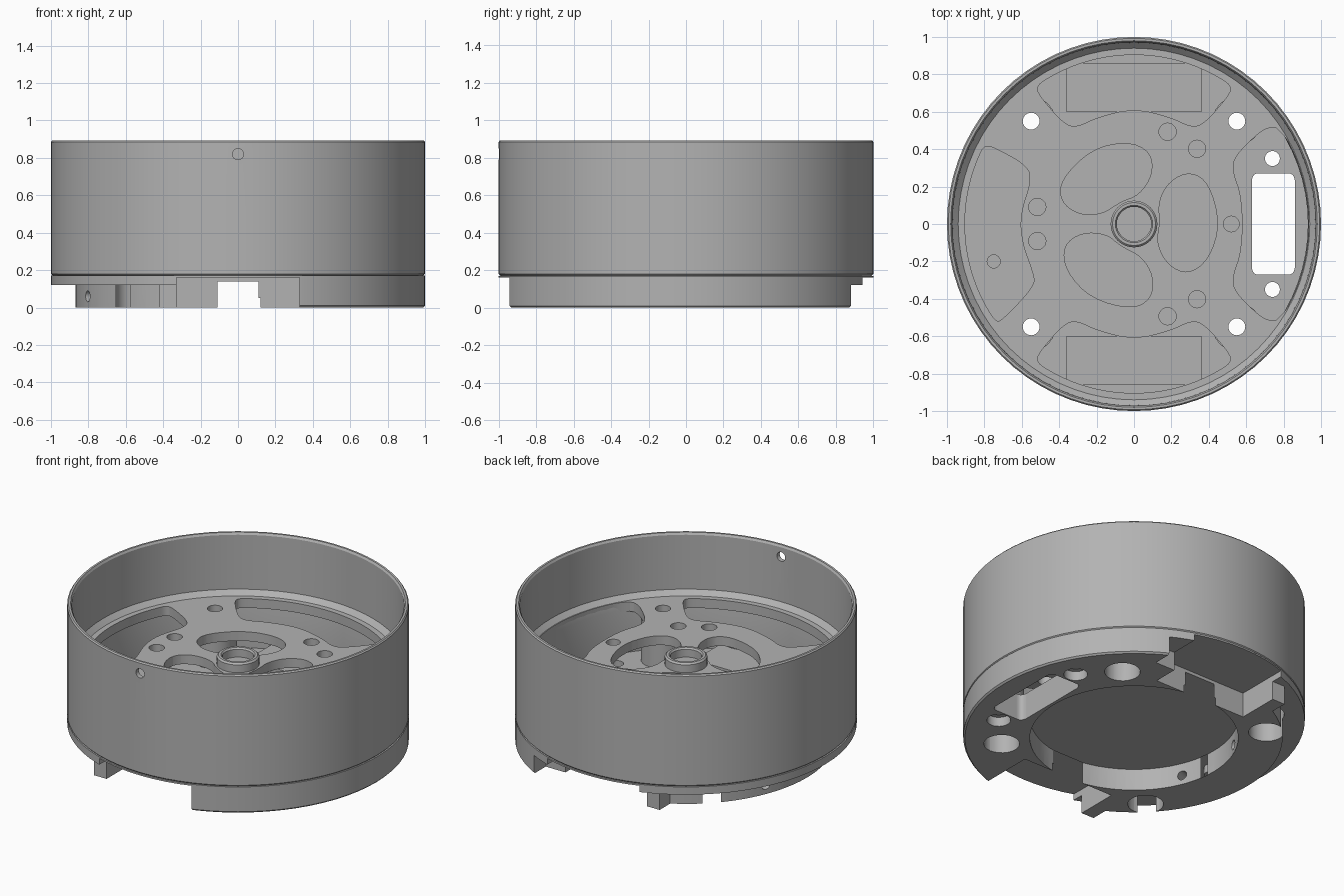
import bpy, bmesh, math
from math import sin, cos, radians, pi
from mathutils import Matrix, Vector

cube = bpy.data.objects.get("Cube")
if cube:
    bpy.data.objects.remove(cube, do_unlink=True)

metal = bpy.data.materials.new("plain grey metal")
metal.use_nodes = True
GREY = (0.45, 0.45, 0.45, 1)
metal.diffuse_color = GREY
metal.node_tree.nodes["Principled BSDF"].inputs["Base Color"].default_value = GREY
SEGMENTS = 72


def make(name, bm):
    bmesh.ops.recalc_face_normals(bm, faces=bm.faces)
    mesh = bpy.data.meshes.new(name)
    bm.to_mesh(mesh)
    bm.free()
    mesh.materials.append(metal)
    ob = bpy.data.objects.new(name, mesh)
    bpy.context.collection.objects.link(ob)
    return ob


def lathe(name, profile, at=(0, 0), steps=SEGMENTS):
    """Closed (radius, z) profile turned about a vertical axis."""
    bm = bmesh.new()
    verts = [bm.verts.new((r, 0, z)) for r, z in profile]
    edges = [bm.edges.new((verts[i - 1], verts[i])) for i in range(len(verts))]
    bmesh.ops.spin(bm, geom=verts + edges, cent=(0, 0, 0), axis=(0, 0, 1),
                   angle=2 * pi, steps=steps, use_merge=True)
    bmesh.ops.remove_doubles(bm, verts=bm.verts, dist=1e-5)
    loose = [e for e in bm.edges if not e.link_faces]
    bmesh.ops.delete(bm, geom=loose, context='EDGES')
    bmesh.ops.translate(bm, verts=bm.verts, vec=(*at, 0))
    return make(name, bm)


def prism(name, outline, low, high):
    bm = bmesh.new()
    face = bm.faces.new([bm.verts.new((x, y, low)) for x, y in outline])
    new = bmesh.ops.extrude_face_region(bm, geom=[face])["geom"]
    bmesh.ops.translate(bm, verts=[v for v in new if isinstance(v, bmesh.types.BMVert)],
                        vec=(0, 0, high - low))
    return make(name, bm)


def box(name, x0, x1, y0, y1, z0, z1):
    return prism(name, [(x0, y0), (x1, y0), (x1, y1), (x0, y1)], z0, z1)


def rod(radius, low, high, at, sides=24):
    return prism("cutter", [(at[0] + radius * cos(2 * pi * i / sides),
                             at[1] + radius * sin(2 * pi * i / sides))
                            for i in range(sides)], low, high)


def radial_rod(radius, start, end, angle, z):
    ob = rod(radius, start, end, (0, 0), 16)
    ob.data.transform(Matrix.Translation((0, 0, z)) @ Matrix.Rotation(angle, 4, 'Z')
                      @ Matrix.Rotation(pi / 2, 4, 'Y'))
    return ob


def arc(radius, start, end, count):
    return [(radius * cos(radians(start + (end - start) * i / count)),
             radius * sin(radians(start + (end - start) * i / count)))
            for i in range(count + 1)]


def rounded(points, passes=2):
    """Corner cutting turns a coarse outline into a soft one."""
    for _ in range(passes):
        out = []
        for i, p in enumerate(points):
            a, b = Vector(p), Vector(points[(i + 1) % len(points)])
            out += [a.lerp(b, 0.25), a.lerp(b, 0.75)]
        points = out
    return points


def turned(points, angle):
    c, s = cos(angle), sin(angle)
    return [(x * c - y * s, x * s + y * c) for x, y in points]


def cut(target, cutters):
    for cutter in cutters:
        cutter.hide_render = True
        mod = target.modifiers.new("cut", 'BOOLEAN')
        mod.operation, mod.solver, mod.object = 'DIFFERENCE', 'EXACT', cutter
        bpy.context.view_layer.objects.active = target
        bpy.ops.object.modifier_apply(modifier=mod.name)
        bpy.data.objects.remove(cutter, do_unlink=True)


corners = [(x, y) for x in (-0.55, 0.55) for y in (-0.55, 0.55)]
slot = rounded([(0.63, -0.27), (0.63, -0.17), (0.63, 0.17), (0.63, 0.27), (0.7, 0.27), (0.79, 0.27),
                (0.86, 0.27), (0.86, 0.17), (0.86, -0.17), (0.86, -0.27), (0.79, -0.27), (0.7, -0.27)])

# Outer wall with a stepped seat for the plate
wall = lathe("outer_wall", [(0.985, 0.165), (1, 0.18), (1, 0.885), (0.993, 0.893), (0.98, 0.893),
                            (0.972, 0.88), (0.97, 0.53), (0.94, 0.5), (0.93, 0.45), (0.93, 0.165)])
cut(wall, [radial_rod(0.03, 0.8, 1.2, -pi / 2, 0.82)])

# Mounting plate with windows, kidney openings and screw holes
plate = lathe("mounting_plate", [(0, 0.44), (0.95, 0.44), (0.95, 0.5), (0, 0.5)])
end_side = [(0.51, 0.69), (0.37, 0.53), (0.3, 0.52), (0.2, 0.57)]
end_window = arc(0.905, 55, 125, 12) + [(-x, y) for x, y in end_side] \
    + [(0, 0.62)] + end_side[::-1]
left_window = arc(0.905, 152, 215, 12) + [(-0.71, -0.52), (-0.53, -0.33), (-0.54, -0.26), (-0.6, -0.1),
                                          (-0.61, 0.05), (-0.55, 0.23), (-0.57, 0.31), (-0.73, 0.4)]
right_half = [(0.73, 0.54), (0.56, 0.39), (0.52, 0.3), (0.58, 0.14)]
right_window = arc(0.935, -30, 30, 12) + right_half + [(x, -y) for x, y in right_half[::-1]]
kidney = [(0.14, 0), (0.13, 0.12), (0.19, 0.23), (0.3, 0.28), (0.4, 0.22), (0.46, 0),
          (0.4, -0.19), (0.29, -0.27), (0.18, -0.22), (0.12, -0.1)]
cutters = [prism("cutter", rounded(w), 0.4, 0.6)
           for w in (end_window, turned(end_window, pi), left_window, right_window)]
for k in range(3):
    turn = k * 2 * pi / 3
    cutters.append(prism("cutter", rounded(turned(kidney, turn)), 0.4, 0.6))
    for spread in (50, 70):
        a = radians(spread) + turn
        cutters.append(rod(0.046, 0.4, 0.6, (0.525 * cos(a), 0.525 * sin(a))))
cutters.append(rod(0.042, 0.4, 0.6, (0.52, 0)))
cutters += [rod(0.045, 0.4, 0.6, c) for c in corners]
cut(plate, cutters)

# Central bearing hub
hub = lathe("centre_hub", [(0, 0.15), (0.125, 0.15), (0.125, 0.55), (0.115, 0.56), (0.1, 0.56),
                           (0.092, 0.55), (0.092, 0.4), (0, 0.4)], steps=32)

# Base with underside recess, cutaways and fixings
base = lathe("base", [(0, 0), (0.99, 0), (1, 0.01), (1, 0.17), (0, 0.17)])
cutters = [rod(0.61, -0.1, 0.14, (0, 0), SEGMENTS),
           prism("cutter", arc(0.87, 118.9, 241.1, 24) + [(-0.42, -1.1), (-1.1, -1.1),
                                                          (-1.1, 1.1), (-0.42, 1.1)], -0.1, 0.12),
           prism("cutter", slot, -0.1, 0.3),
           box("cutter", 0.3, 0.47, 0.76, 1.1, -0.1, 0.12),
           rod(0.06, -0.1, 0.12, (-0.74, 0)),
           rod(0.035, 0.12, 0.3, (-0.75, -0.2))]
for side in (-1, 1):
    def span(a, b):
        return sorted((side * a, side * b))
    cutters += [box("cutter", -0.33, 0.33, *span(0.6, 1.1), -0.1, 0.16),
                box("cutter", -0.12, 0.12, *span(0.5, 0.7), -0.1, 0.05),
                box("cutter", -0.5, -0.3, *span(0.87, 1.1), -0.1, 0.12),
                radial_rod(0.03, 0.5, 1.0, side * radians(157.5), 0.06),
                rod(0.04, -0.1, 0.3, (0.74, side * 0.35)),
                rod(0.07, -0.1, 0.06, (0.74, side * 0.35))]
cutters += [rod(0.105, -0.1, 0.3, c) for c in corners]
cut(base, cutters)

# Raised floor steps over the two end cutaways
steps = [box("back_floor_step", -0.36, 0.36, 0.6, 0.86, 0.165, 0.2),
         box("front_floor_step", -0.36, 0.36, -0.86, -0.6, 0.165, 0.2)]

# Hollow screw pillars between base and plate
pillars = [lathe("screw_pillar", [(0.105, 0.16), (0.13, 0.16), (0.13, 0.445), (0.105, 0.445)],
                 at=c, steps=24) for c in corners]

bpy.ops.object.select_all(action='DESELECT')
for ob in [wall, plate, hub, base] + pillars:
    ob.select_set(True)
bpy.context.view_layer.objects.active = base
bpy.ops.object.shade_smooth_by_angle(angle=radians(30))
